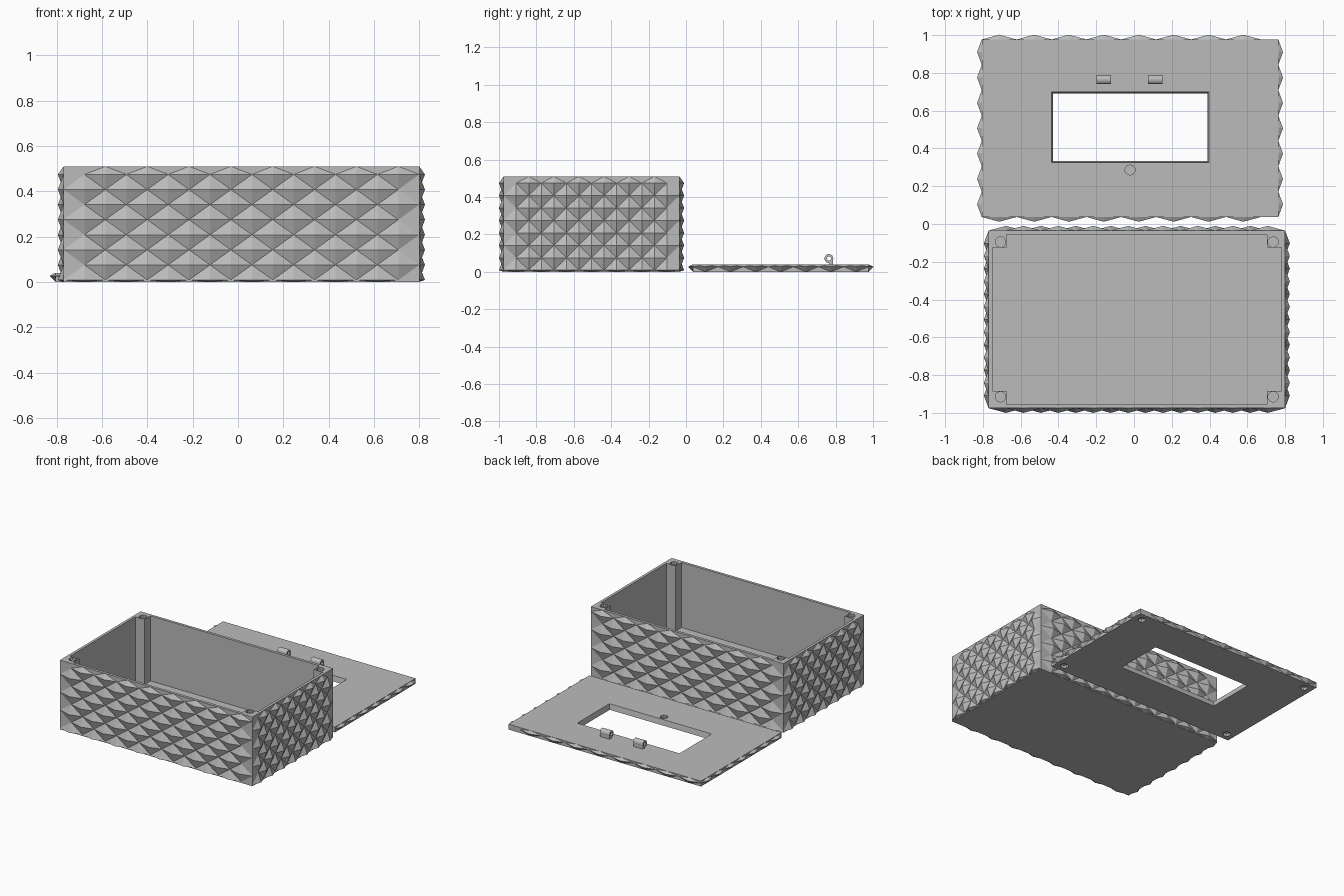
import bpy, bmesh, math
from mathutils import Vector, Matrix

if "Cube" in bpy.data.objects:
    bpy.data.objects.remove(bpy.data.objects["Cube"])

grey = bpy.data.materials.new("plain_grey")
grey.diffuse_color = (0.5, 0.5, 0.5, 1)
grey.use_nodes = True
grey.node_tree.nodes["Principled BSDF"].inputs["Base Color"].default_value = grey.diffuse_color


def finish(bm, name):
    bmesh.ops.recalc_face_normals(bm, faces=bm.faces)
    me = bpy.data.meshes.new(name)
    bm.to_mesh(me)
    bm.free()
    me.materials.append(grey)
    ob = bpy.data.objects.new(name, me)
    bpy.context.collection.objects.link(ob)
    return ob


def block(name, lo, hi, flare=0):
    """Axis-aligned box; flare widens its top."""
    bm = bmesh.new()
    bmesh.ops.create_cube(bm, size=1)
    lo, hi = Vector(lo), Vector(hi)
    for v in bm.verts:
        top = v.co.z > 0
        for k in range(3):
            s = v.co[k]
            v.co[k] = (lo[k] + hi[k]) / 2 + s * (hi[k] - lo[k])
            if top and k < 2:
                v.co[k] += 2 * s * flare
    return finish(bm, name)


def rod(name, centre, radius, length, axis='Z', sides=10):
    rot = Matrix.Rotation(math.pi / 2, 4, 'Y') if axis == 'X' else Matrix()
    bm = bmesh.new()
    bmesh.ops.create_cone(bm, cap_ends=True, segments=sides, radius1=radius,
                          radius2=radius, depth=length,
                          matrix=Matrix.Translation(centre) @ rot)
    return finish(bm, name)


def combine(ob, other, operation='DIFFERENCE'):
    """Boolean with the other object, which is then removed."""
    other.hide_render = True
    mod = ob.modifiers.new("cut", 'BOOLEAN')
    mod.operation, mod.object, mod.solver = operation, other, 'EXACT'
    bpy.context.view_layer.objects.active = ob
    bpy.ops.object.modifier_apply(modifier=mod.name)
    bpy.data.objects.remove(other, do_unlink=True)


def studded_panel(name, start, along, out, length, cols, rows, height):
    """Wall covering of staggered diamond pyramids; first and last rows stay flat."""
    start, along, out = Vector(start), Vector(along), Vector(out)
    bm = bmesh.new()
    grid = []
    for j, z in enumerate(rows):
        line = []
        for i in range(cols + 1):
            peak = (i + j) % 2 == 0 and 0 < i < cols and 0 < j < len(rows) - 1
            p = start + along * (length * i / cols) + out * (height if peak else 0)
            line.append(bm.verts.new((p.x, p.y, z)))
        grid.append(line)
    for j in range(len(rows) - 1):
        for i in range(cols):
            a, b = grid[j][i], grid[j][i + 1]
            c, d = grid[j + 1][i + 1], grid[j + 1][i]
            # split along the valley between neighbouring peaks
            tris = ((a, b, d), (b, c, d)) if (i + j) % 2 == 0 else ((a, b, c), (a, c, d))
            for t in tris:
                bm.faces.new(t)
    ob = finish(bm, name)
    if sum((f.normal.dot(out) for f in ob.data.polygons)) < 0:
        ob.data.flip_normals()


def cover_sides(part, lo, hi, rows, height=0.025):
    (x0, y0), (x1, y1) = lo, hi
    nx, ny = 17, 14
    for side, y, o in (("front", y0, -1), ("back", y1, 1)):
        studded_panel(f"{part}_{side}_studs", (x0, y, 0), (1, 0, 0), (0, o, 0),
                      x1 - x0, nx, rows, height)
    for side, x, o in (("left", x0, -1), ("right", x1, 1)):
        studded_panel(f"{part}_{side}_studs", (x, y0, 0), (0, 1, 0), (o, 0, 0),
                      y1 - y0, ny, rows, height)


# Open box with studded sides
BX0, BX1, BY0, BY1, TOP, WALL = -0.77, 0.80, -0.975, -0.035, 0.51, 0.02
box = block("box_shell", (BX0, BY0, 0), (BX1, BY1, TOP))
combine(box, block("cavity", (BX0 + WALL, BY0 + WALL, 0.03),
                   (BX1 - WALL, BY1 - WALL, TOP + 0.1)))
cover_sides("box", (BX0, BY0), (BX1, BY1),
            [0] + [0.0085 + 0.0665 * k for k in range(8)] + [TOP])

# Corner posts with blind round sockets
bcx, bcy = (BX0 + BX1) / 2, (BY0 + BY1) / 2
for sx in (-1, 1):
    for sy in (-1, 1):
        xs = sorted(bcx + sx * v for v in (0.785 - WALL, 0.69))
        ys = sorted(bcy + sy * v for v in (0.47 - WALL, 0.38))
        post = block("corner_post", (xs[0], ys[0], 0.03), (xs[1], ys[1], TOP))
        combine(post, rod("socket", (bcx + sx * 0.722, bcy + sy * 0.41, TOP), 0.028, 0.04))

# Lid lying behind the box
LX0, LX1, LY0, LY1, LT = -0.806, 0.764, 0.037, 0.977, 0.04
lcx, lcy = (LX0 + LX1) / 2, (LY0 + LY1) / 2
lid = block("lid_plate", (LX0, LY0, 0), (LX1, LY1, LT))
combine(lid, block("window", (-0.427, 0.335, -0.01), (0.387, 0.69, 0.05), 0.012))
combine(lid, rod("latch_socket", (lcx, 0.286, LT), 0.027, 0.04))
for sx in (-1, 1):
    for sy in (-1, 1):
        combine(lid, rod("lid_socket", (lcx + sx * 0.722, lcy + sy * 0.41, 0), 0.028, 0.04))
cover_sides("lid", (LX0, LY0), (LX1, LY1), [0, 0.027, LT])

# Two hinge knuckles on the lid
for x in (-0.16, 0.112):
    knuckle = rod("hinge_knuckle", (x, 0.764, 0.071), 0.024, 0.078, 'X', 16)
    combine(knuckle, block("foot", (x - 0.039, 0.764, 0.035), (x + 0.039, 0.787, 0.071)), 'UNION')
    combine(knuckle, rod("pin_hole", (x, 0.764, 0.071), 0.011, 0.2, 'X', 12))
